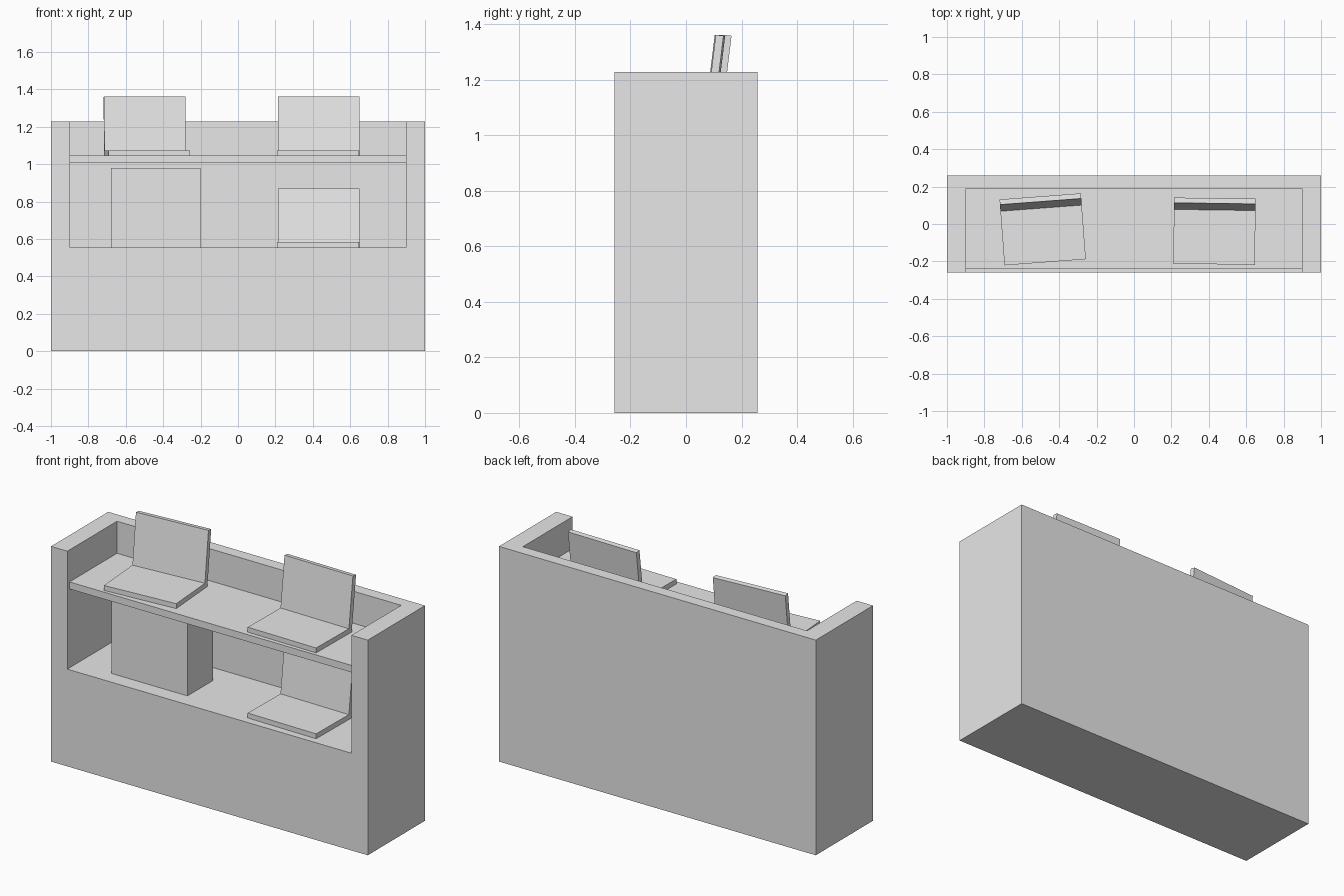
import bpy
import math
from mathutils import Matrix, Vector

cube = bpy.data.objects.get("Cube")
if cube:
    bpy.data.objects.remove(cube, do_unlink=True)

grey = bpy.data.materials.new("light_grey")
grey.use_nodes = True
grey.diffuse_color = (0.8, 0.8, 0.8, 1)
grey.node_tree.nodes["Principled BSDF"].inputs["Base Color"].default_value = (0.8, 0.8, 0.8, 1)


def make_mesh(name, verts, faces):
    mesh = bpy.data.meshes.new(name)
    mesh.from_pydata(verts, [], faces)
    mesh.materials.append(grey)
    obj = bpy.data.objects.new(name, mesh)
    bpy.context.collection.objects.link(obj)
    return obj


def box(name, low, high, matrix=Matrix()):
    """Box between two corners, moved by a matrix."""
    verts = [matrix @ Vector((x, y, z))
             for x in (low[0], high[0]) for y in (low[1], high[1]) for z in (low[2], high[2])]
    faces = [(0, 1, 3, 2), (4, 6, 7, 5), (0, 4, 5, 1), (2, 3, 7, 6), (0, 2, 6, 4), (1, 5, 7, 3)]
    return make_mesh(name, verts, faces)


# Counter body, with a recess cut out that is open at the front and top
FLOOR, TOP = 0.555, 1.228
FRONT, BACK, INNER_BACK = -0.258, 0.258, 0.19
body = box("counter_body", (-1, FRONT, 0), (1, BACK, TOP))
cutter = box("recess_cutter", (-0.897, FRONT - 0.2, FLOOR), (0.897, INNER_BACK, TOP + 0.2))
cut = body.modifiers.new("recess", 'BOOLEAN')
cut.operation = 'DIFFERENCE'
cut.solver = 'EXACT'
cut.object = cutter
bpy.context.view_layer.objects.active = body
body.select_set(True)
bpy.ops.object.modifier_apply(modifier=cut.name)
bpy.data.objects.remove(cutter, do_unlink=True)

# Worktop shelf and the storage box below it
SHELF = 1.045
box("shelf", (-0.897, -0.238, 1.005), (0.897, INNER_BACK, SHELF))
box("storage_box", (-0.68, -0.17, FLOOR), (-0.2, 0.06, 0.98))


def laptop(name, x, y, z, turn):
    """Open laptop: flat base and a lid leaning back from the hinge."""
    place = Matrix.Translation((x, y, z)) @ Matrix.Rotation(math.radians(turn), 4, 'Z')
    half, thick = 0.218, 0.028
    box(name + "_base", (-half, -0.16, 0), (half, 0.158, thick), place)
    lean = Matrix.Translation((0, 0.13, thick)) @ Matrix.Rotation(math.radians(-7), 4, 'X')
    box(name + "_lid", (-half, 0, 0), (half, thick, 0.29), place @ lean)


laptop("left_laptop", 0.43, -0.055, SHELF, -0.8)
laptop("right_laptop", -0.487, -0.045, SHELF, 4.3)
laptop("lower_laptop", 0.43, -0.055, FLOOR, -0.8)
